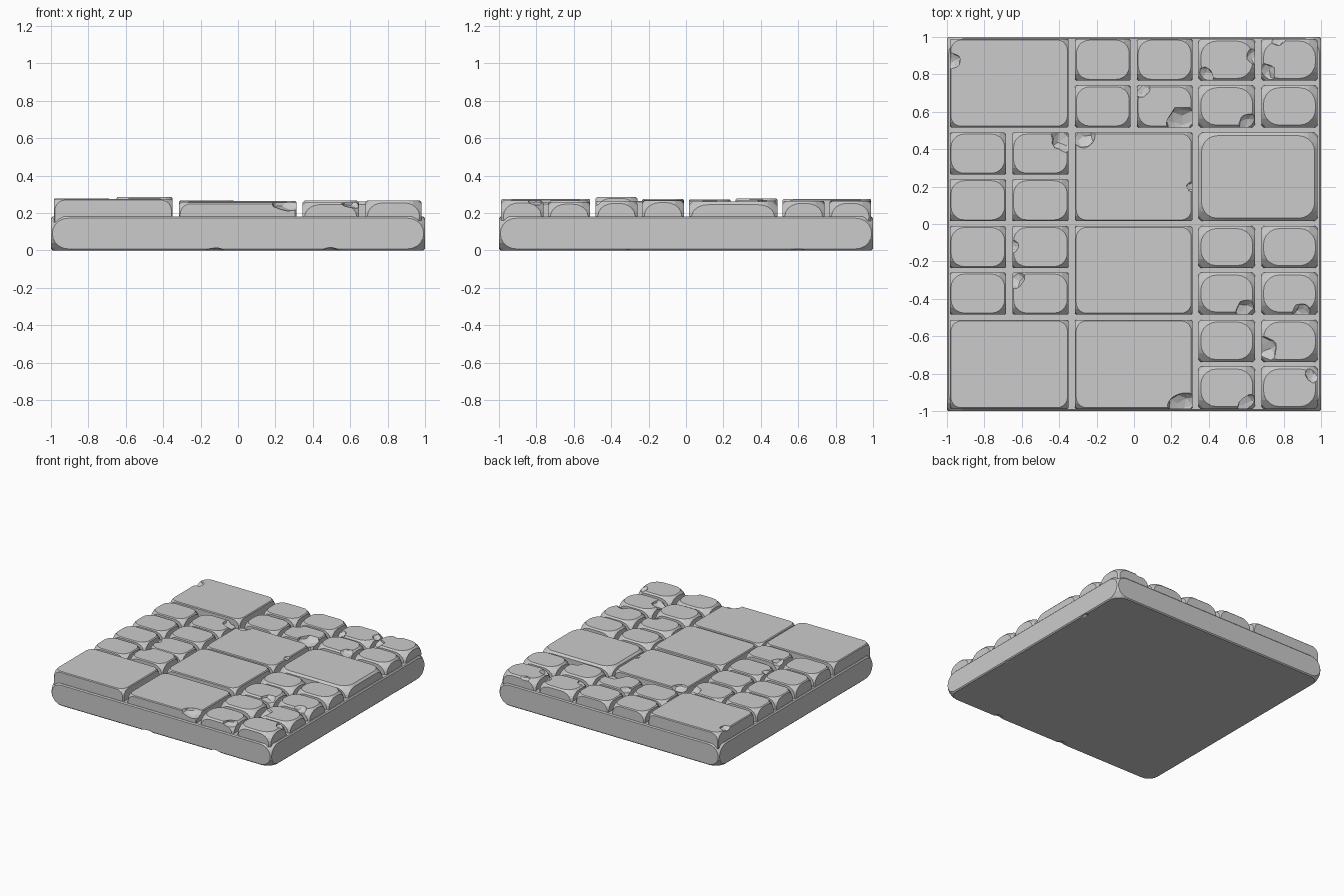
import bpy, bmesh, math, random
from mathutils import Vector

if "Cube" in bpy.data.objects:
    bpy.data.objects.remove(bpy.data.objects["Cube"])

random.seed(4)


# Worn stone block: hull of six rounded-rectangle faces
def block(name, x0, x1, y0, y1, z0, z1, inset, r):
    half = Vector(((x1 - x0) / 2, (y1 - y0) / 2, (z1 - z0) / 2))
    mid = Vector(((x0 + x1) / 2, (y0 + y1) / 2, (z0 + z1) / 2))
    bm = bmesh.new()
    for ax in range(3):
        u, v = (ax + 1) % 3, (ax + 2) % 3
        a, b = half[u] - inset, half[v] - inset
        ru, rv = min(r, a * 0.95), min(r, b * 0.95)
        for side in (-1, 1):
            for su in (-1, 1):
                for sv in (-1, 1):
                    for i in range(6):
                        t = i / 5 * math.pi / 2
                        p = Vector((0, 0, 0))
                        p[ax] = side * half[ax]
                        p[u] = su * (a - ru + ru * math.cos(t))
                        p[v] = sv * (b - rv + rv * math.sin(t))
                        bm.verts.new(mid + p)
    bmesh.ops.convex_hull(bm, input=bm.verts[:])
    bmesh.ops.dissolve_limit(bm, angle_limit=0.02, verts=bm.verts[:], edges=bm.edges[:])
    bmesh.ops.recalc_face_normals(bm, faces=bm.faces[:])
    me = bpy.data.meshes.new(name)
    bm.to_mesh(me)
    bm.free()
    ob = bpy.data.objects.new(name, me)
    bpy.context.collection.objects.link(ob)
    return ob


# Chip out an irregular flake with a hidden faceted cutter
def chip(ob, loc, size, flat=0.6):
    bpy.ops.mesh.primitive_ico_sphere_add(subdivisions=2, radius=1, location=loc)
    c = bpy.context.object
    c.name = "chip_cutter"
    for v in c.data.vertices:
        v.co *= random.uniform(0.85, 1.1)
    c.scale = (size, size, size * flat)
    c.rotation_euler = (0, 0, random.uniform(0, 6))
    c.hide_render = True
    c.hide_viewport = False
    c.display_type = 'WIRE'
    m = ob.modifiers.new("chip", 'BOOLEAN')
    m.operation = 'DIFFERENCE'
    m.solver = 'EXACT'
    m.object = c


# Base slab
base = block("base_slab", -1, 1, -1, 1, 0, 0.18, 0.008, 0.085)
for loc in ((-0.12, -1.01, -0.015), (0.5, -1.01, -0.015), (1.01, 0.6, -0.02), (1.01, -0.3, -0.025)):
    chip(base, loc, 0.06, 0.5)

# Paving layout: L = one large slab, S = four small cobbles (rows front to back)
cols = [(-0.985, -0.35), (-0.315, 0.312), (0.345, 0.982)]
rows = [(-0.988, -0.512), (-0.483, -0.012), (0.015, 0.488), (0.517, 0.99)]
layout = ["LLS", "SLS", "SLL", "LSS"]
large_top = {(0, 0): 0.275, (0, 1): 0.255, (1, 1): 0.265, (2, 1): 0.262, (2, 2): 0.26, (3, 0): 0.275}
chips = [(0.37, 0.78, 0.06), (0.65, 0.9, 0.05), (0.70, 0.8, 0.06), (0.77, 1.0, 0.05),
         (0.26, 0.53, 0.10), (0.63, 0.53, 0.07), (0.03, 0.73, 0.06), (-0.27, 0.47, 0.07),
         (-0.37, 0.46, 0.08), (-0.64, -0.29, 0.06), (-0.65, -0.12, 0.035), (0.27, -0.98, 0.09),
         (0.61, -0.47, 0.07), (0.9, -0.48, 0.06), (0.69, -0.68, 0.08), (0.62, -0.98, 0.07),
         (0.96, -0.8, 0.05), (-0.97, 0.87, 0.045), (0.31, 0.2, 0.03)]


def tile(name, x0, x1, y0, y1, top, inset, r):
    ob = block(name, x0, x1, y0, y1, 0.10, top, inset, r)
    for x, y, s in chips:
        if x0 - 0.015 < x < x1 + 0.015 and y0 - 0.015 < y < y1 + 0.015:
            chip(ob, (x, y, top + s * 0.1), s)


for j, (y0, y1) in enumerate(rows):
    for i, (x0, x1) in enumerate(cols):
        if layout[j][i] == "L":
            worn = (j, i) == (2, 2)
            tile("large_slab", x0, x1, y0, y1, large_top[j, i],
                 0.016 if worn else 0.006, 0.085 if worn else 0.055)
            continue
        # 2 x 2 cobbles with narrow joints
        xm, ym = (x0 + x1) / 2, (y0 + y1) / 2
        for b, (ya, yb) in enumerate(((y0, ym - 0.013), (ym + 0.013, y1))):
            for a, (xa, xb) in enumerate(((x0, xm - 0.017), (xm + 0.017, x1))):
                top = (0.272, 0.262, 0.262)[i] + random.uniform(-0.006, 0.006)
                if (j, i, a, b) == (1, 0, 1, 0):
                    top = 0.285
                tile("cobble", xa, xb, ya, yb, top, 0.012 if i == 2 else 0.007,
                     0.085 if i == 2 else 0.07)
